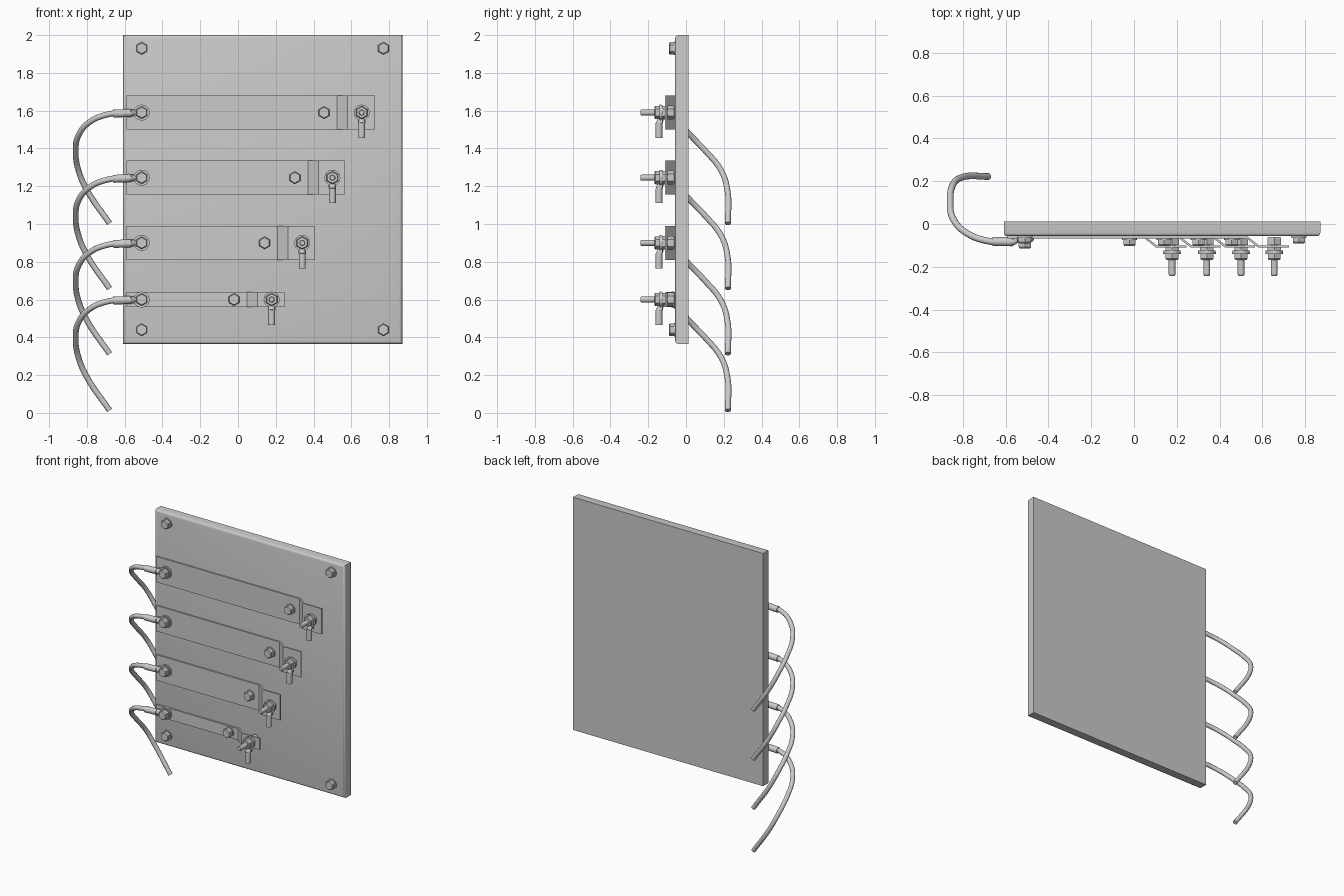
import bpy, bmesh, math
from mathutils import Vector, Matrix

if "Cube" in bpy.data.objects:
    bpy.data.objects.remove(bpy.data.objects["Cube"])

FRONT = -0.057  # y of the board's front face


def finish(bm, name, smooth=False):
    bmesh.ops.recalc_face_normals(bm, faces=bm.faces)
    me = bpy.data.meshes.new(name)
    bm.to_mesh(me)
    bm.free()
    ob = bpy.data.objects.new(name, me)
    bpy.context.collection.objects.link(ob)
    if smooth:
        bpy.ops.object.select_all(action='DESELECT')
        ob.select_set(True)
        bpy.context.view_layer.objects.active = ob
        bpy.ops.object.shade_smooth_by_angle(angle=math.radians(35))
    return ob


def rod(bm, a, b, r1, r2=None, n=24):
    """Cylinder or cone from a to b."""
    a, b = Vector(a), Vector(b)
    d = b - a
    rot = d.to_track_quat('Z', 'Y').to_matrix().to_4x4()
    bmesh.ops.create_cone(bm, cap_ends=True, segments=n, radius1=r1,
                          radius2=r1 if r2 is None else r2, depth=d.length,
                          matrix=Matrix.Translation((a + b) / 2) @ rot)


def disc(bm, x, z, y0, y1, r, r2=None, n=24):
    rod(bm, (x, y0, z), (x, y1, z), r, r2, n)


def hexagon(bm, x, z, y0, y1, r=0.033):
    # hexagonal prism with a small chamfered crown
    ym = y0 + (y1 - y0) * 0.8
    disc(bm, x, z, y0, ym, r, n=6)
    disc(bm, x, z, ym, y1, r, r * 0.85, n=6)


def hex_bolt(name, x, z, y0, height=0.028):
    bm = bmesh.new()
    disc(bm, x, z, y0 + 0.004, y0 - 0.007, 0.036)
    hexagon(bm, x, z, y0 - 0.007, y0 - 0.007 - height)
    finish(bm, name, True)


def box(bm, lo, hi):
    lo, hi = Vector(lo), Vector(hi)
    m = Matrix.Translation((lo + hi) / 2) @ Matrix.Diagonal((*(hi - lo), 1))
    return bmesh.ops.create_cube(bm, size=1, matrix=m)


# Backing board with rounded front edges
bm = bmesh.new()
box(bm, (-0.608, FRONT, 0.365), (0.87, 0.012, 2.0))
edges = [e for e in bm.edges if all(v.co.y < -0.05 for v in e.verts)]
bmesh.ops.bevel(bm, geom=edges, offset=0.016, segments=3, profile=0.5, affect='EDGES')
finish(bm, "board", True)

# Corner bolts
for x in (-0.51, 0.77):
    for z in (0.44, 1.93):
        hex_bolt("corner_bolt", x, z, FRONT, 0.026)


def bus_bar(name, stud_x, end_x, z, half):
    # flat strip with a joggle that lifts its free end off the board
    t, lift = 0.01, 0.043
    a, b = stud_x - 0.13, stud_x - 0.075
    front = [(-0.59, FRONT - t), (a, FRONT - t), (b, FRONT - t - lift), (end_x, FRONT - t - lift)]
    back = [(end_x, FRONT - lift), (b + 0.004, FRONT - lift), (a + 0.004, FRONT), (-0.59, FRONT)]
    bm = bmesh.new()
    f = bm.faces.new([bm.verts.new((x, y, z - half)) for x, y in front + back])
    ext = bmesh.ops.extrude_face_region(bm, geom=[f])
    bmesh.ops.translate(bm, vec=(0, 0, 2 * half),
                        verts=[v for v in ext['geom'] if isinstance(v, bmesh.types.BMVert)])
    finish(bm, name)


def terminal_stud(x, z):
    # head behind the bar, threaded shank, washers and nut in front
    bm = bmesh.new()
    hexagon(bm, x, z, -0.098, -0.06, 0.037)
    disc(bm, x, z, -0.09, -0.236, 0.016)
    disc(bm, x, z, -0.236, -0.242, 0.016, 0.012)
    disc(bm, x, z, -0.108, -0.124, 0.036, n=6)
    disc(bm, x, z, -0.133, -0.14, 0.042)
    hexagon(bm, x, z, -0.139, -0.168, 0.035)
    finish(bm, "terminal_stud", True)
    # cable lug hanging from the stud
    bm = bmesh.new()
    disc(bm, x, z, -0.124, -0.133, 0.04)
    box(bm, (x - 0.02, -0.133, z - 0.058), (x + 0.02, -0.124, z))
    rod(bm, (x, -0.131, z - 0.03), (x, -0.143, z - 0.06), 0.014, 0.018)
    rod(bm, (x, -0.143, z - 0.056), (x, -0.143, z - 0.135), 0.018)
    finish(bm, "hanging_lug", True)


# Wire path relative to the strip's centre height
PATH = [(-0.56, -0.083, -0.002), (-0.68, -0.08, -0.008), (-0.785, -0.04, -0.05),
        (-0.845, 0.025, -0.122), (-0.859, 0.10, -0.2), (-0.845, 0.185, -0.305),
        (-0.80, 0.219, -0.41), (-0.68, 0.222, -0.587)]


def wire(z):
    cu = bpy.data.curves.new("wire", 'CURVE')
    cu.dimensions = '3D'
    cu.bevel_depth = 0.0155
    cu.bevel_resolution = 4
    cu.use_fill_caps = True
    sp = cu.splines.new('BEZIER')
    sp.bezier_points.add(len(PATH) - 1)
    for p, (x, y, dz) in zip(sp.bezier_points, PATH):
        p.co = (x, y, z + dz)
        p.handle_left_type = p.handle_right_type = 'AUTO'
    ob = bpy.data.objects.new("wire", cu)
    bpy.context.collection.objects.link(ob)
    # lug crimped on the wire, ringed around the bar's bolt
    bm = bmesh.new()
    disc(bm, -0.51, z, FRONT - 0.01, FRONT - 0.02, 0.042)
    box(bm, (-0.565, FRONT - 0.02, z - 0.02), (-0.51, FRONT - 0.01, z + 0.02))
    rod(bm, (-0.54, FRONT - 0.015, z), (-0.57, -0.083, z - 0.002), 0.012, 0.02)
    rod(bm, (-0.568, -0.083, z - 0.002), (-0.66, -0.082, z - 0.006), 0.021)
    finish(bm, "wire_lug", True)


# Four bars of decreasing length, each with bolts, stud and wire
for stud_x, end_x, z, half in [(0.655, 0.725, 1.59, 0.09), (0.5, 0.565, 1.245, 0.09),
                               (0.34, 0.405, 0.9, 0.09), (0.178, 0.245, 0.6, 0.04)]:
    bus_bar("bus_bar", stud_x, end_x, z, half)
    terminal_stud(stud_x, z)
    hex_bolt("bar_bolt", stud_x - 0.199, z, FRONT - 0.01)
    hex_bolt("wire_bolt", -0.51, z, FRONT - 0.02, 0.03)
    wire(z)
